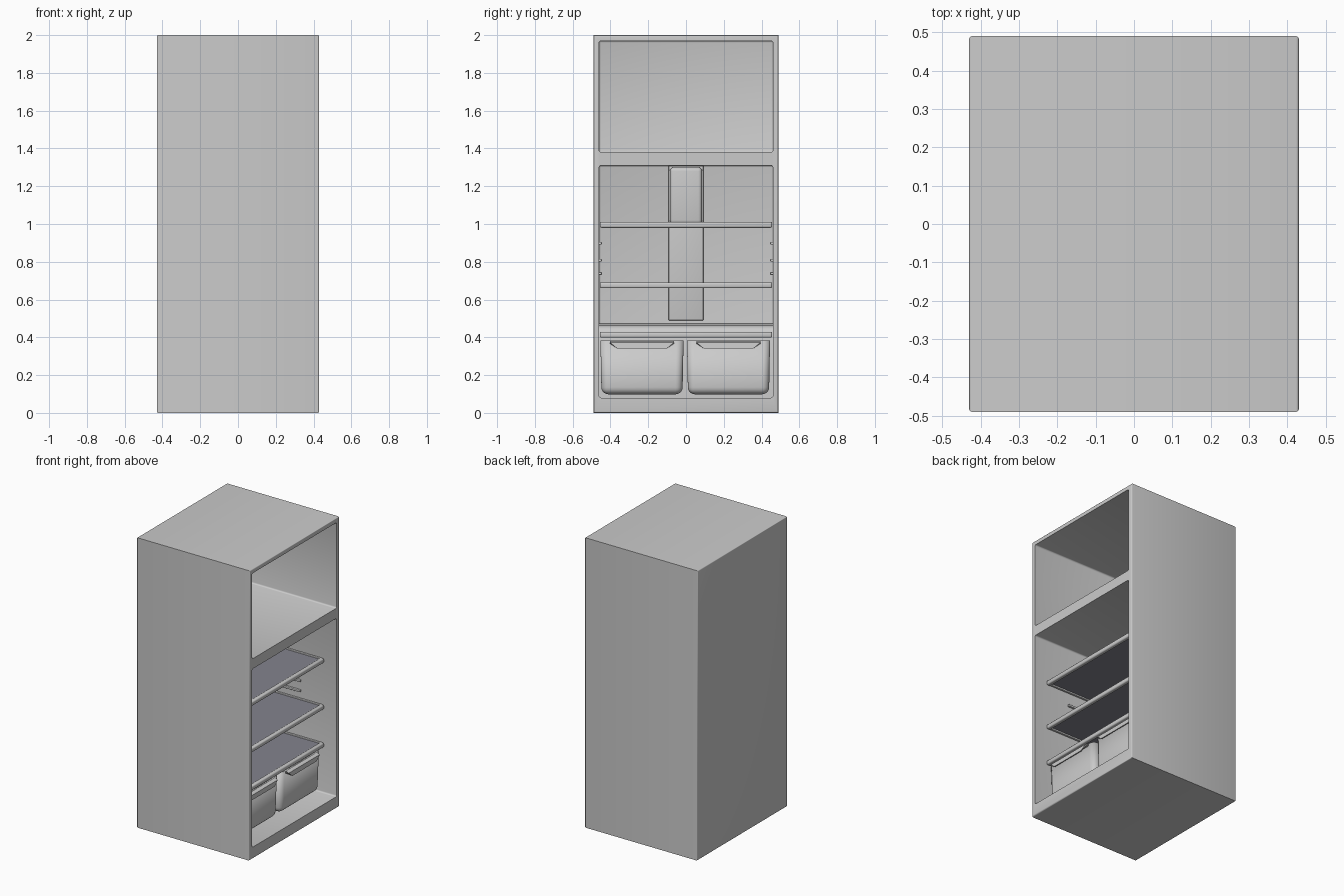
import bpy, bmesh, math
from mathutils import Vector

if "Cube" in bpy.data.objects:
    bpy.data.objects.remove(bpy.data.objects["Cube"])


def finish(name, bm, mat=None):
    bmesh.ops.recalc_face_normals(bm, faces=bm.faces[:])
    me = bpy.data.meshes.new(name)
    bm.to_mesh(me)
    bm.free()
    ob = bpy.data.objects.new(name, me)
    bpy.context.collection.objects.link(ob)
    if mat:
        me.materials.append(mat)
    return ob


def activate(ob):
    bpy.ops.object.select_all(action='DESELECT')
    ob.select_set(True)
    bpy.context.view_layer.objects.active = ob


def smooth(ob, angle=35):
    activate(ob)
    bpy.ops.object.shade_smooth_by_angle(angle=math.radians(angle))
    return ob


def box_bm(lo, hi):
    bm = bmesh.new()
    bmesh.ops.create_cube(bm, size=1)
    lo, hi = Vector(lo), Vector(hi)
    for v in bm.verts:
        v.co = Vector((lo[i] + (v.co[i] + 0.5) * (hi[i] - lo[i]) for i in range(3)))
    return bm


def bevel(bm, edges, width, segs=3):
    bmesh.ops.bevel(bm, geom=edges, offset=width, segments=segs, profile=0.5,
                    affect='EDGES', clamp_overlap=True)


def box(name, lo, hi, width=0, segs=3, mat=None):
    bm = box_bm(lo, hi)
    if width:
        bevel(bm, bm.edges[:], width, segs)
    return smooth(finish(name, bm, mat))


def extrude_y(name, profile, y0, y1):
    bm = bmesh.new()
    face = bm.faces.new([bm.verts.new((x, y0, z)) for x, z in profile])
    new = bmesh.ops.extrude_face_region(bm, geom=[face])['geom']
    bmesh.ops.translate(bm, vec=(0, y1 - y0, 0),
                        verts=[g for g in new if isinstance(g, bmesh.types.BMVert)])
    return smooth(finish(name, bm))


glass = bpy.data.materials.new("dark_glass")
glass.diffuse_color = (0.23, 0.23, 0.27, 1)
glass.use_nodes = True
glass.node_tree.nodes["Principled BSDF"].inputs["Base Color"].default_value = glass.diffuse_color
BACK = -0.37

# Cabinet: rounded around its open and rear rims
bm = box_bm((-0.43, -0.49, 0), (0.43, 0.49, 2))
bevel(bm, [e for e in bm.edges if abs(e.verts[0].co.x - e.verts[1].co.x) < 1e-4], 0.008)
cabinet = finish("cabinet", bm)

# Two compartments cut from the +x side
for z0, z1 in ((0.08, 1.31), (1.38, 1.97)):
    bm = box_bm((BACK, -0.46, z0), (0.6, 0.46, z1))
    bevel(bm, bm.edges[:], 0.01)
    cutter = finish("compartment_cutter", bm)
    cutter.hide_render = True
    mod = cabinet.modifiers.new("cut", 'BOOLEAN')
    mod.operation = 'DIFFERENCE'
    mod.solver = 'EXACT'
    mod.object = cutter
    activate(cabinet)
    bpy.ops.object.modifier_apply(modifier=mod.name)
    bpy.data.objects.remove(cutter)
smooth(cabinet)

# Raised lower rear wall behind the drawers
extrude_y("rear_hump", [(BACK - 0.01, 0.075), (-0.2, 0.075), (-0.2, 0.42), (-0.205, 0.44),
                        (-0.22, 0.455), (-0.24, 0.462), (BACK - 0.01, 0.475)], -0.461, 0.461)

# Air duct and its thicker upper housing
box("air_duct", (BACK - 0.01, -0.092, 0.49), (BACK + 0.02, 0.092, 1.308), 0.004)
box("duct_housing", (BACK, -0.085, 1.0), (BACK + 0.065, 0.085, 1.3), 0.02, 4)

# Shelves: rounded frame bars around a glass sheet
X0, X1 = -0.29, 0.34
for i, z in enumerate((0.398, 0.66, 0.98)):
    n = f"shelf_{i + 1}_"
    box(n + "front_bar", (X1 - 0.03, -0.456, z), (X1, 0.456, z + 0.031), 0.009)
    box(n + "rear_bar", (X0, -0.456, z + 0.004), (X0 + 0.02, 0.456, z + 0.031), 0.005)
    for s, side in ((-1, "left"), (1, "right")):
        ys = sorted((s * 0.44, s * 0.456))
        box(n + side + "_bar", (X0 + 0.005, ys[0], z + 0.004), (X1 - 0.01, ys[1], z + 0.031), 0.004)
    box(n + "glass", (X0 + 0.01, -0.445, z + 0.014), (X1 - 0.015, 0.445, z + 0.025), mat=glass)

# Shelf support rails on both side walls
for s, side in ((-1, "left"), (1, "right")):
    ys = sorted((s * 0.446, s * 0.465))
    for i, z in enumerate((0.738, 0.808, 0.898)):
        box(f"{side}_rail_{i + 1}", (-0.3, ys[0], z - 0.007), (0.16, ys[1], z + 0.007), 0.003)

# Drawers: open rounded bins with rim and gripping lip
for y0, side in ((-0.456, "left"), (0.002, "right")):
    y1 = y0 + 0.446
    ym = (y0 + y1) / 2
    bm = box_bm((-0.19, y0 + 0.003, 0.098), (0.324, y1 - 0.003, 0.383))
    for v in bm.verts:
        if v.co.z < 0.2:
            v.co.y = ym + (v.co.y - ym) * 0.975
            if v.co.x > 0:
                v.co.x -= 0.008
    top = max(bm.faces, key=lambda f: f.calc_center_median().z)
    rim_edges = set(top.edges)
    bevel(bm, [e for e in bm.edges if e not in rim_edges], 0.038, 5)
    bmesh.ops.delete(bm, geom=[f for f in bm.faces if min(v.co.z for v in f.verts) > 0.38],
                     context='FACES')
    bin_ob = finish(side + "_drawer", bm)
    mod = bin_ob.modifiers.new("wall", 'SOLIDIFY')
    mod.thickness = 0.008
    mod.offset = -1
    smooth(bin_ob)
    lip = extrude_y(side + "_drawer_handle",
                    [(0.315, 0.382), (0.338, 0.38), (0.348, 0.373), (0.351, 0.342), (0.344, 0.342),
                     (0.341, 0.362), (0.335, 0.367), (0.315, 0.367)], ym - 0.17, ym + 0.17)
    # Handle ends taper in along the bottom
    for v in lip.data.vertices:
        if v.co.z < 0.365:
            v.co.y = ym + (v.co.y - ym) * 0.78
